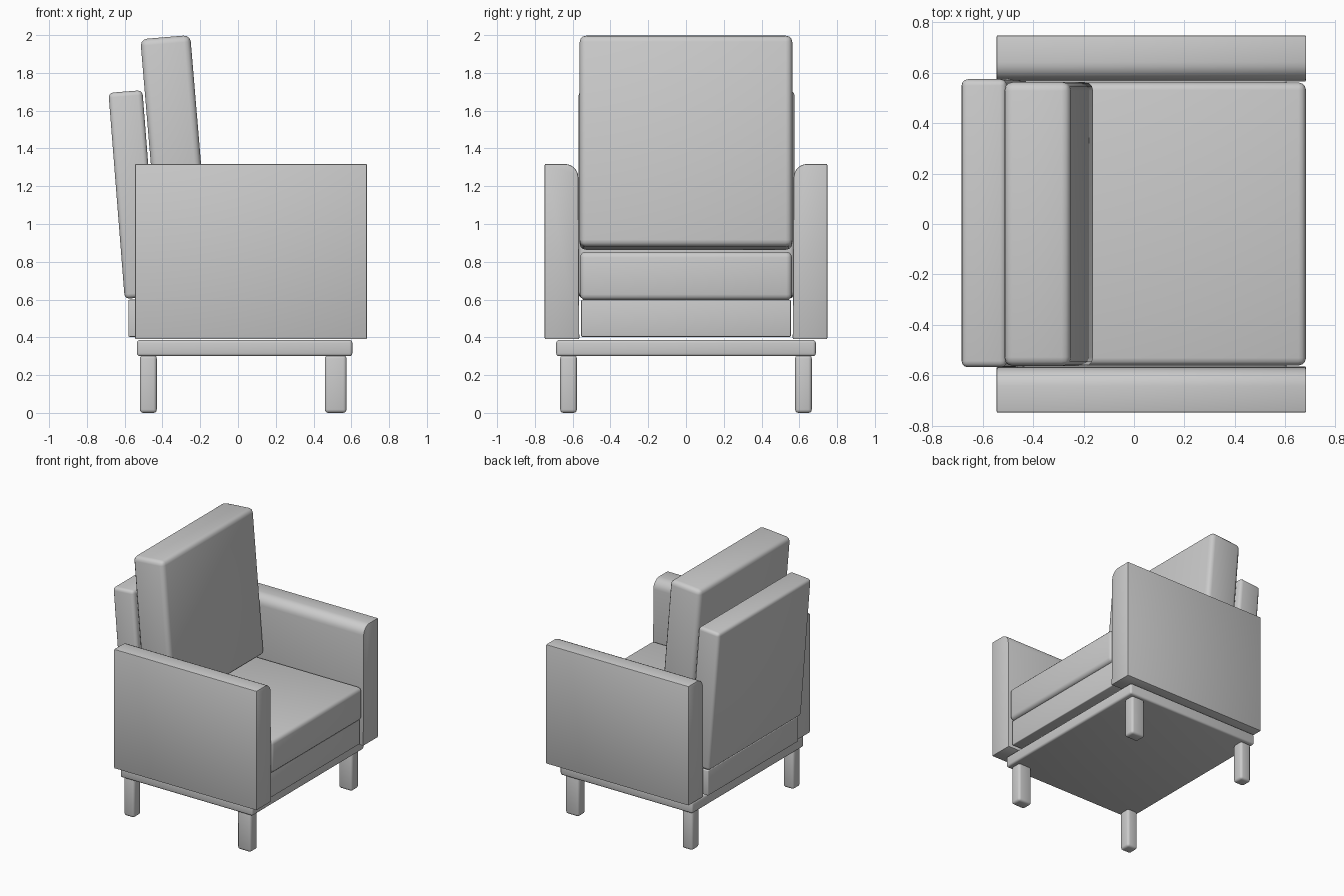
import bpy, bmesh, math

if "Cube" in bpy.data.objects:
    bpy.data.objects.remove(bpy.data.objects["Cube"])


def finish(name, bm, bevel=0.0, segments=3):
    """Turn a bmesh into a smooth object with an optional rounded edge."""
    bmesh.ops.recalc_face_normals(bm, faces=bm.faces)
    mesh = bpy.data.meshes.new(name)
    bm.to_mesh(mesh)
    bm.free()
    obj = bpy.data.objects.new(name, mesh)
    bpy.context.collection.objects.link(obj)
    if bevel:
        mod = obj.modifiers.new("rounded_edges", "BEVEL")
        mod.width, mod.segments = bevel, segments
        mod.limit_method = "ANGLE"
        mod.angle_limit = math.radians(40)
    bpy.ops.object.select_all(action="DESELECT")
    bpy.context.view_layer.objects.active = obj
    obj.select_set(True)
    if bevel:
        bpy.ops.object.modifier_apply(modifier="rounded_edges")
    bpy.ops.object.shade_smooth_by_angle(angle=math.radians(35))
    return obj


def box(name, center, size, bevel, tilt=0.0):
    """Rounded box, leaning backward (toward -x) by tilt degrees."""
    bm = bmesh.new()
    bmesh.ops.create_cube(bm, size=1)
    bmesh.ops.scale(bm, vec=size, verts=bm.verts)
    obj = finish(name, bm, bevel)
    obj.location = center
    obj.rotation_euler.y = -math.radians(tilt)
    return obj


def arm(name, side):
    """Side panel: y-z profile with a rounded inner top edge, run along x."""
    r = 0.072
    profile = [(0.748, 0.39), (0.748, 1.318)]
    for i in range(7):
        a = math.radians(90 + 15 * i)
        profile.append((0.57 + r + r * math.cos(a), 1.318 - r + r * math.sin(a)))
    profile.append((0.565, 0.39))
    bm = bmesh.new()
    face = bm.faces.new([bm.verts.new((-0.545, side * y, z)) for y, z in profile])
    ext = bmesh.ops.extrude_face_region(bm, geom=[face])
    verts = [v for v in ext["geom"] if isinstance(v, bmesh.types.BMVert)]
    bmesh.ops.translate(bm, vec=(1.228, 0, 0), verts=verts)
    return finish(name, bm, 0.006, 2)


# Legs and the platform they carry
for side, label in ((-1, "right"), (1, "left")):
    box(f"front_leg_{label}", (0.517, side * 0.622, 0.153), (0.115, 0.088, 0.306), 0.018)
    box(f"rear_leg_{label}", (-0.475, side * 0.622, 0.153), (0.09, 0.088, 0.306), 0.018)
    arm(f"armrest_{label}", side)
box("platform", (0.035, 0, 0.343), (1.14, 1.374, 0.086), 0.015)

# Upholstered base between the arms
box("seat_base", (0.04, 0, 0.501), (1.24, 1.11, 0.196), 0.006)

# Cushions and leaning back panel
box("seat_cushion", (0.132, 0, 0.725), (1.1, 1.122, 0.255), 0.03)
box("back_panel", (-0.553, 0.003, 1.156), (0.18, 1.142, 1.094), 0.025, 4.5)
box("back_cushion", (-0.338, 0, 1.43), (0.265, 1.126, 1.122), 0.035, 4.8)
